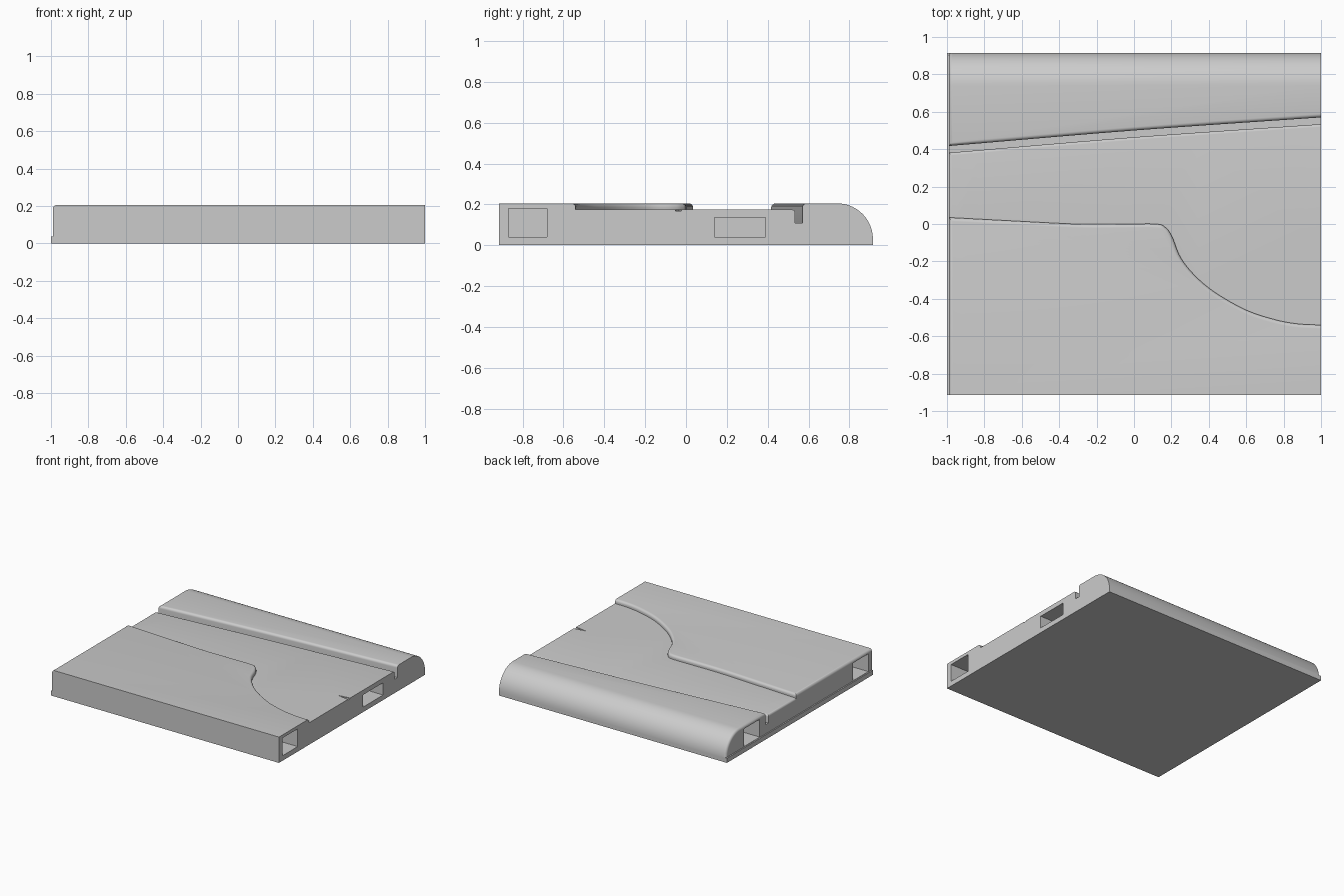
import bpy, bmesh
from mathutils import Vector

cube = bpy.data.objects.get("Cube")
if cube:
    bpy.data.objects.remove(cube, do_unlink=True)

LEFT, RIGHT, FRONT, BACK = -0.99, 1.0, -0.915, 0.915
TOP, FLOOR, GROOVE = 0.205, 0.174, 0.11

grey = bpy.data.materials.new("light_grey")
grey.use_nodes = True
grey.diffuse_color = (0.6, 0.6, 0.6, 1)
grey.node_tree.nodes["Principled BSDF"].inputs["Base Color"].default_value = grey.diffuse_color


def smooth_path(pts, steps=6):
    """Catmull-Rom curve through the plan points."""
    p = [Vector(q) for q in pts]
    p = [2 * p[0] - p[1]] + p + [2 * p[-1] - p[-2]]
    out = []
    for a, b, c, d in zip(p, p[1:], p[2:], p[3:]):
        for i in range(steps):
            t = i / steps
            out.append(b + (c - a) * t / 2 + (2 * a - 5 * b + 4 * c - d) * t**2 / 2
                       + (3 * b - a - 3 * c + d) * t**3 / 2)
    return out + [p[-2]]


def block(name, outline, z0, z1, fillet=0, back_radius=0):
    """Extrude a plan outline, rounding its back, left and inner top edges."""
    bm = bmesh.new()
    base = bm.faces.new([bm.verts.new((x, y, z0)) for x, y in outline])
    up = bmesh.ops.extrude_face_region(bm, geom=[base])["geom"]
    bmesh.ops.translate(bm, vec=(0, 0, z1 - z0), verts=[v for v in up if isinstance(v, bmesh.types.BMVert)])
    bmesh.ops.recalc_face_normals(bm, faces=bm.faces)

    def on(e, axis, value):
        return all(abs(v.co[axis] - value) < 1e-4 for v in e.verts)

    def round_edges(edges, radius, segments):
        bmesh.ops.bevel(bm, geom=edges, offset=radius, offset_type='OFFSET', segments=segments,
                        profile=0.5, affect='EDGES', clamp_overlap=False)

    if back_radius:
        round_edges([e for e in bm.edges if on(e, 1, BACK) and on(e, 2, z1)], back_radius, 14)
    if fillet:
        round_edges([e for e in bm.edges if min(v.co.z for v in e.verts) > 0.02
                     and e.calc_face_angle(0) > 1 and not on(e, 0, RIGHT) and not on(e, 1, FRONT)],
                    fillet, 5)
    mesh = bpy.data.meshes.new(name)
    bm.to_mesh(mesh)
    bm.free()
    mesh.materials.append(grey)
    obj = bpy.data.objects.new(name, mesh)
    bpy.context.collection.objects.link(obj)
    return obj


def box(name, x0, x1, y0, y1, z0, z1):
    return block(name, [(x0, y0), (x1, y0), (x1, y1), (x0, y1)], z0, z1)


def combine(body, part, operation):
    mod = body.modifiers.new(part.name, 'BOOLEAN')
    mod.object, mod.operation, mod.solver = part, operation, 'EXACT'
    bpy.context.view_layer.objects.active = body
    bpy.ops.object.modifier_apply(modifier=mod.name)
    bpy.data.objects.remove(part, do_unlink=True)


# Plan curves, from left to right
step_edge = smooth_path([(LEFT, 0.035), (-0.65, 0.017), (-0.3, 0.0), (-0.05, 0.0), (0.12, 0.0), (0.17, -0.02),
                         (0.205, -0.07), (0.25, -0.18), (0.33, -0.28), (0.44, -0.37), (0.6, -0.46),
                         (0.75, -0.51), (0.87, -0.533), (RIGHT, -0.54)])
ridge_edge = smooth_path([(LEFT, 0.417), (0, 0.5), (RIGHT, 0.57)])
groove_edge = [p - Vector((0, 0.036)) for p in ridge_edge]
front_corners = [(RIGHT, FRONT), (LEFT, FRONT)]
back_corners = [(RIGHT, BACK), (LEFT, BACK)]

# Solid parts: groove bottom, channel floor, raised front, rounded rear ridge, left lip
body = box("tile_body", LEFT, RIGHT, FRONT, 0.7, 0, GROOVE)
combine(body, block("channel_floor", groove_edge + front_corners, 0, FLOOR, 0.015), 'UNION')
combine(body, block("raised_front", step_edge + front_corners, 0, TOP, 0.02), 'UNION')
combine(body, block("rear_ridge", ridge_edge + back_corners, 0, TOP, 0.02, 0.175), 'UNION')
combine(body, box("left_lip", -1, -0.95, FRONT, BACK, 0, 0.037), 'UNION')

# Connector pockets in both ends
DEPTH = 0.25
for side, y0, y1, z1 in ((1, -0.87, -0.68, 0.18), (1, 0.14, 0.39, 0.137),
                         (-1, -0.87, -0.68, 0.18), (-1, 0.49, 0.69, 0.18)):
    x0, x1 = sorted((side * (1 - DEPTH), side * 1.1))
    combine(body, box("pocket", x0, x1, y0, y1, 0.04, z1), 'DIFFERENCE')

# Small nick at the right end of the channel
combine(body, block("nick", [(0.9, -0.035), (1.02, -0.055), (1.02, -0.02)], FLOOR - 0.006, TOP), 'DIFFERENCE')

bpy.ops.object.select_all(action='DESELECT')
body.select_set(True)
bpy.context.view_layer.objects.active = body
bpy.ops.object.shade_smooth_by_angle(angle=0.6)
